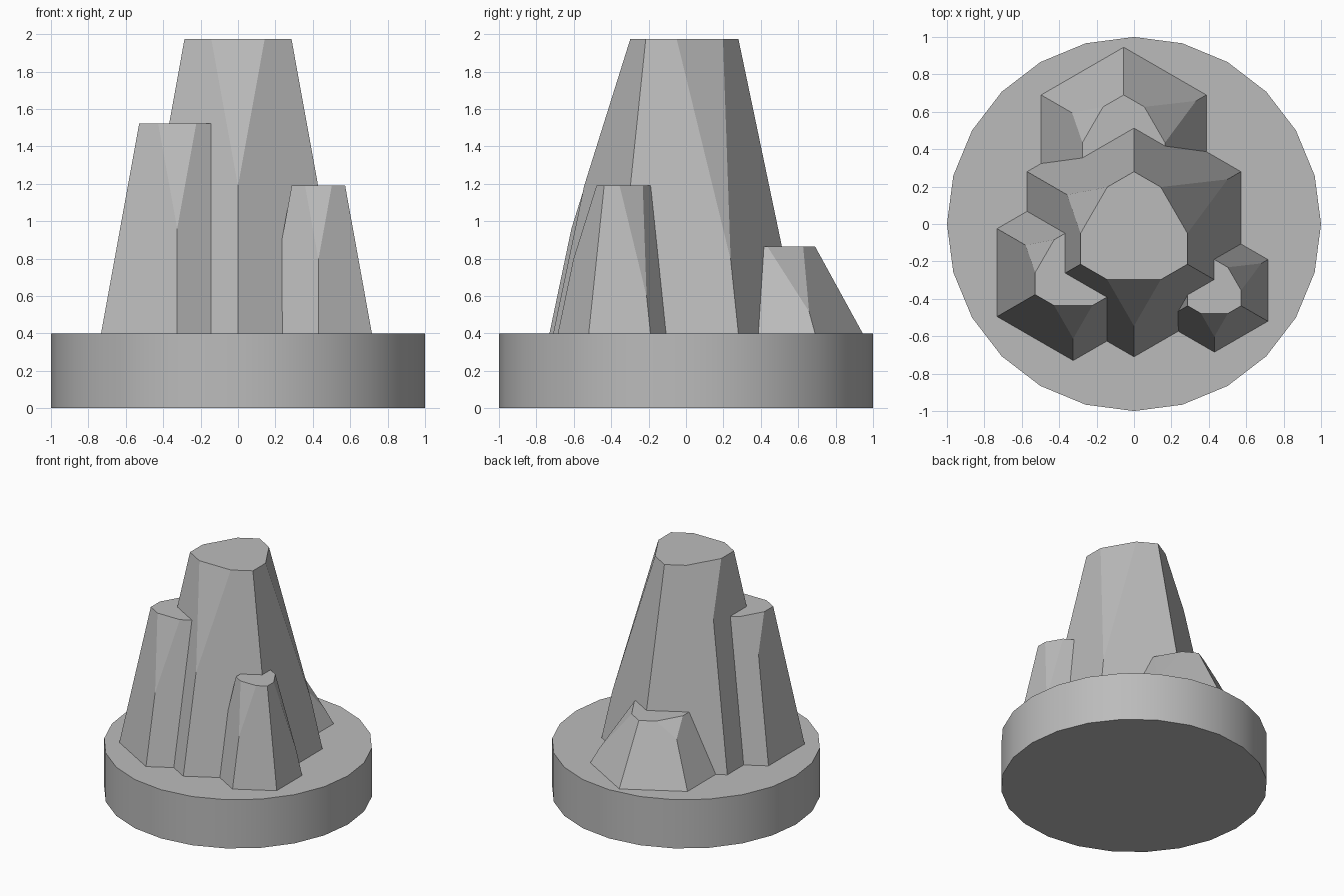
import bpy, bmesh, math
from mathutils import Vector

cube = bpy.data.objects.get("Cube")
if cube:
    bpy.data.objects.remove(cube, do_unlink=True)

stone = bpy.data.materials.new("stone_grey")
stone.use_nodes = True
GREY = (0.5, 0.5, 0.5, 1)
stone.diffuse_color = GREY
stone.node_tree.nodes["Principled BSDF"].inputs["Base Color"].default_value = GREY

BASE_TOP = 0.4


def finish(bm, name):
    bmesh.ops.recalc_face_normals(bm, faces=bm.faces)
    mesh = bpy.data.meshes.new(name)
    bm.to_mesh(mesh)
    bm.free()
    mesh.materials.append(stone)
    obj = bpy.data.objects.new(name, mesh)
    bpy.context.collection.objects.link(obj)
    return obj


def hexagon(x, y, z, radius):
    """Six corners, counter-clockwise, starting at the back."""
    return [Vector((x - radius * math.sin(i * math.pi / 3),
                    y + radius * math.cos(i * math.pi / 3), z)) for i in range(6)]


def spire(name, x, y, radius, top):
    """Tapered hexagonal rock; every other corner is chipped to a different depth."""
    low = hexagon(x, y, BASE_TOP, radius)
    high = hexagon(x, y, top, radius / 2)
    chips = {1: 0.75, 3: 0.5, 5: 0.25}  # corner -> height where the chip starts
    bm = bmesh.new()
    bottom = [bm.verts.new(p) for p in low]
    rim, ends = [], {}
    for i in range(6):
        if i in chips:
            before = bm.verts.new((high[i] + high[i - 1]) / 2)
            after = bm.verts.new((high[i] + high[(i + 1) % 6]) / 2)
            tip = bm.verts.new(low[i].lerp(high[i], chips[i]))
            bm.faces.new((tip, after, before))
            ends[i] = ([tip, before], [tip, after])
            rim += [before, after]
        else:
            corner = bm.verts.new(high[i])
            ends[i] = ([corner], [corner])
            rim.append(corner)
    for i in range(6):
        j = (i + 1) % 6
        bm.faces.new([bottom[j], bottom[i]] + ends[i][1] + ends[j][0][::-1])
    bm.faces.new(rim)
    bm.faces.new(bottom[::-1])
    return finish(bm, name)


# Round base
bm = bmesh.new()
bmesh.ops.create_cone(bm, cap_ends=True, segments=24, radius1=1, radius2=1, depth=BASE_TOP)
bmesh.ops.translate(bm, verts=bm.verts, vec=(0, 0, BASE_TOP / 2))
base = finish(bm, "round_base")
bpy.ops.object.select_all(action="DESELECT")
base.select_set(True)
bpy.context.view_layer.objects.active = base
bpy.ops.object.shade_smooth_by_angle(angle=math.radians(30))

# Rock spires
spire("main_spire", 0, -0.05, 0.66, 1.975)
spire("right_spire", -0.325, -0.26, 0.47, 1.522)
spire("left_spire", 0.43, -0.355, 0.33, 1.19)
spire("back_spire", -0.055, 0.435, 0.51, 0.865)
